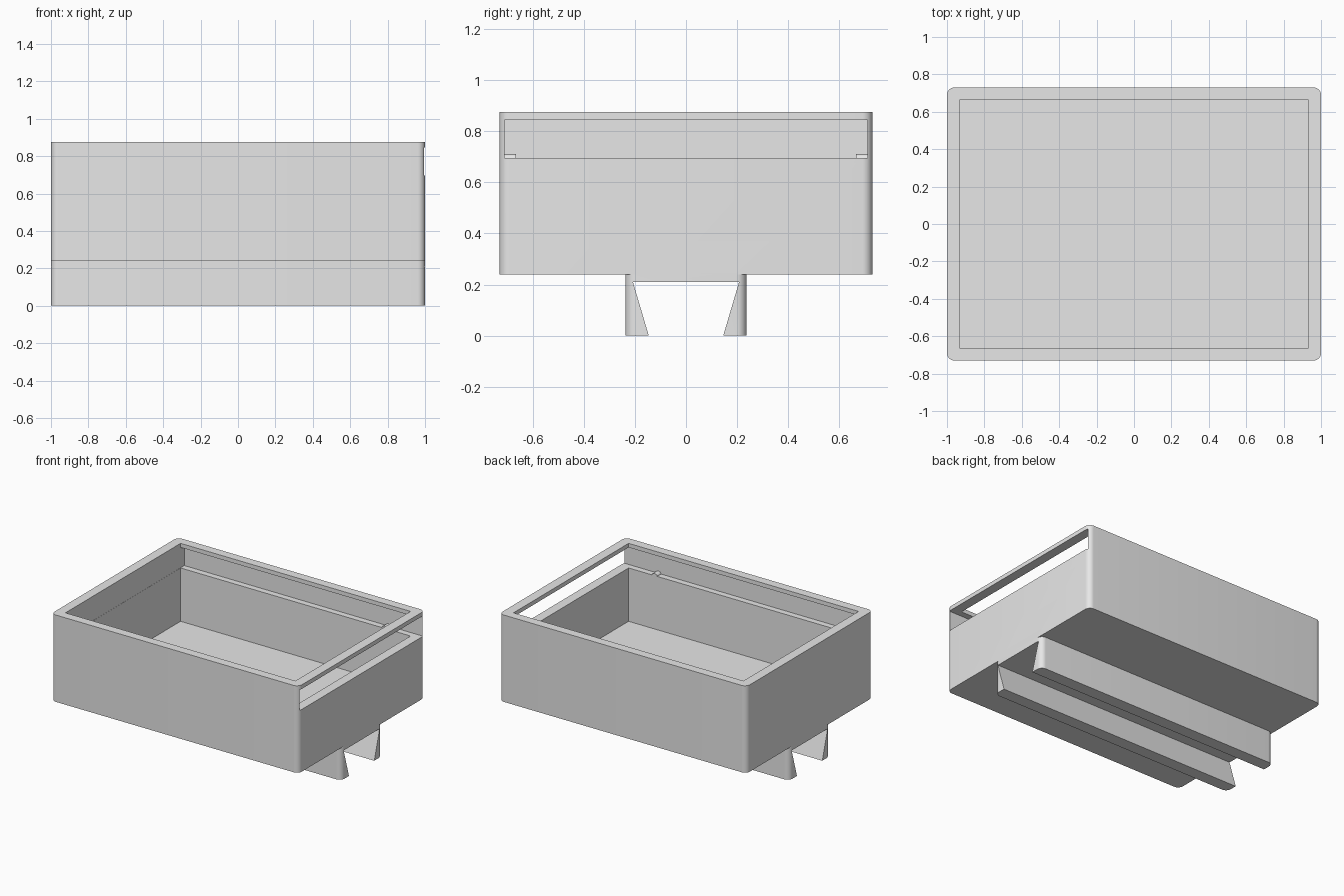
import bpy, bmesh, math
from mathutils import Vector

if "Cube" in bpy.data.objects:
    bpy.data.objects.remove(bpy.data.objects["Cube"])

grey = bpy.data.materials.new("light grey")
grey.diffuse_color = (0.8, 0.8, 0.8, 1)
grey.use_nodes = True
grey.node_tree.nodes["Principled BSDF"].inputs["Base Color"].default_value = grey.diffuse_color


def prism(name, points, direction):
    """Extrude a flat polygon of 3D points along a direction."""
    bm = bmesh.new()
    face = bm.faces.new([bm.verts.new(p) for p in points])
    ext = bmesh.ops.extrude_face_region(bm, geom=[face])["geom"]
    moved = [v for v in ext if isinstance(v, bmesh.types.BMVert)]
    bmesh.ops.translate(bm, vec=Vector(direction), verts=moved)
    bmesh.ops.recalc_face_normals(bm, faces=bm.faces)
    mesh = bpy.data.meshes.new(name)
    bm.to_mesh(mesh)
    bm.free()
    mesh.materials.append(grey)
    ob = bpy.data.objects.new(name, mesh)
    bpy.context.collection.objects.link(ob)
    return ob


def rounded_block(name, hx, hy, z0, z1, r, steps=8):
    pts = []
    for i, (sx, sy) in enumerate([(1, 1), (-1, 1), (-1, -1), (1, -1)]):
        for k in range(steps + 1):
            a = math.pi / 2 * (i + k / steps)
            pts.append((sx * (hx - r) + r * math.cos(a),
                        sy * (hy - r) + r * math.sin(a), z0))
    return prism(name, pts, (0, 0, z1 - z0))


def box(name, x0, x1, hy, z0, z1):
    pts = [(x0, -hy, z0), (x1, -hy, z0), (x1, hy, z0), (x0, hy, z0)]
    return prism(name, pts, (0, 0, z1 - z0))


def combine(ob, other, operation):
    mod = ob.modifiers.new("bool", 'BOOLEAN')
    mod.operation, mod.solver, mod.object = operation, 'EXACT', other
    bpy.context.view_layer.objects.active = ob
    bpy.ops.object.modifier_apply(modifier=mod.name)
    bpy.data.objects.remove(other)


# Open box with a cavity and a slot for a sliding lid, open at +x
case = rounded_block("case", 1, 0.73, 0.24, 0.875, 0.04)
combine(case, box("cavity", -0.93, 0.93, 0.665, 0.305, 1.0), 'DIFFERENCE')
combine(case, box("lid_slot", -0.931, 1.1, 0.71, 0.695, 0.845), 'DIFFERENCE')

# Dovetail mounting rails under the box
rails = rounded_block("mounting_rails", 1, 0.237, 0, 0.25, 0.04)
channel = prism("channel", [(-1.1, -0.14, -0.02), (-1.1, 0.14, -0.02),
                            (-1.1, 0.208, 0.21), (-1.1, -0.208, 0.21)],
                (2.2, 0, 0))
combine(rails, channel, 'DIFFERENCE')
combine(case, rails, 'UNION')

# Small lid catches on the slot floor, one on each side
for side, s in (("back", 1), ("front", -1)):
    arc = [(0.72 + 0.022 * math.cos(math.pi * k / 8), s * 0.665,
            0.695 + 0.016 * math.sin(math.pi * k / 8)) for k in range(9)]
    prism("lid_catch_" + side, arc, (0, s * 0.045, 0))

bpy.ops.object.select_all(action='DESELECT')
for ob in bpy.context.collection.objects:
    ob.select_set(True)
    bpy.context.view_layer.objects.active = ob
bpy.ops.object.shade_smooth_by_angle(angle=math.radians(30))
